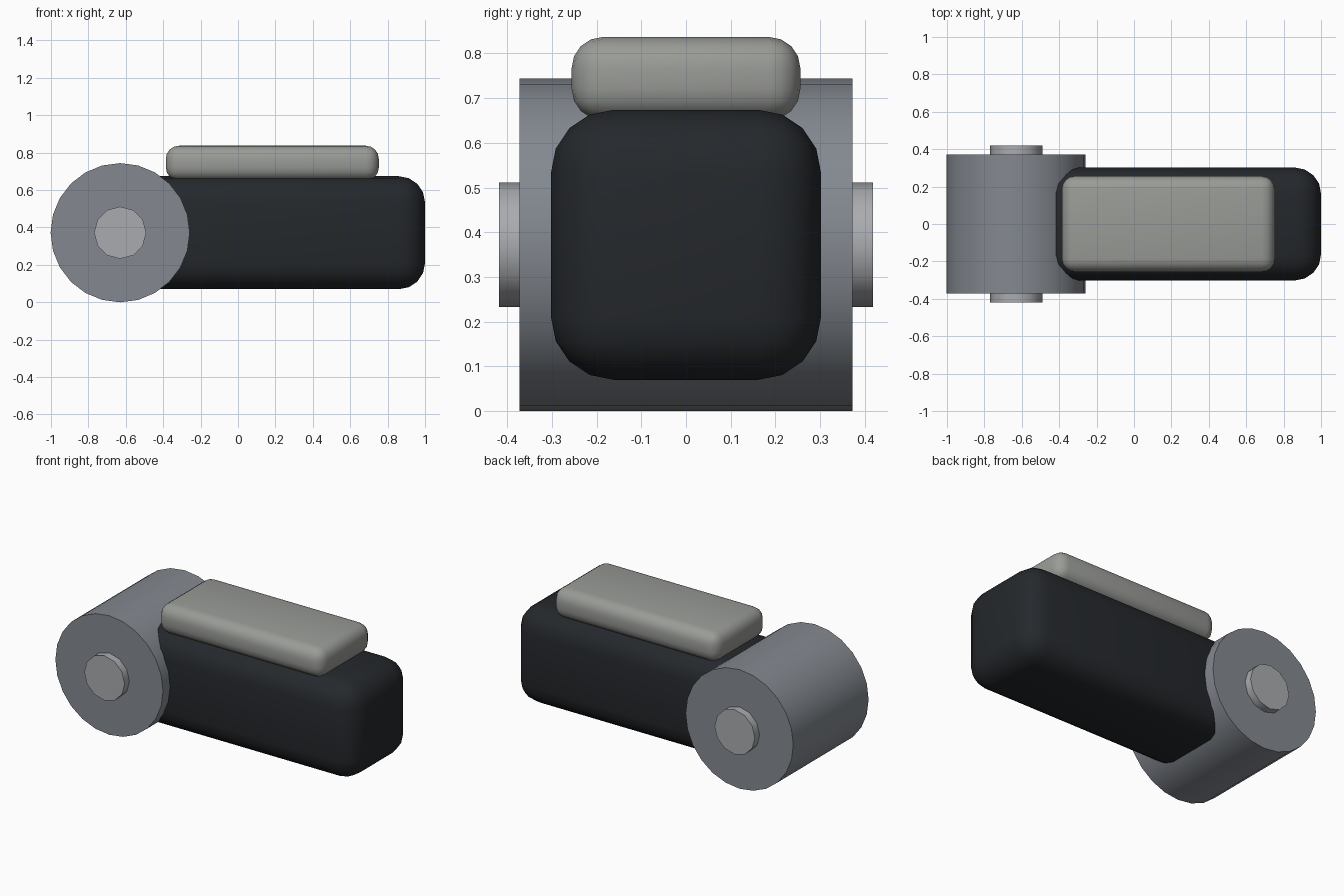
import bpy
from math import radians

if "Cube" in bpy.data.objects:
    bpy.data.objects.remove(bpy.data.objects["Cube"])

HUB_X, HUB_Z, R = -0.63, 0.372, 0.372


def finish(obj, name, color):
    obj.name = name
    mat = bpy.data.materials.new(name + "_material")
    mat.diffuse_color = (*color, 1)
    mat.use_nodes = True
    mat.node_tree.nodes["Principled BSDF"].inputs["Base Color"].default_value = mat.diffuse_color
    obj.data.materials.append(mat)
    bpy.ops.object.shade_smooth_by_angle(angle=radians(40))


def cross_cylinder(name, radius, half_width, sides, color):
    # cylinder lying along y at the hub axis
    bpy.ops.mesh.primitive_cylinder_add(
        vertices=sides, radius=radius, depth=2 * half_width,
        location=(HUB_X, 0, HUB_Z), rotation=(radians(90), 0, 0))
    finish(bpy.context.object, name, color)


def rounded_box(name, lo, hi, bevel, color):
    center = [(a + b) / 2 for a, b in zip(lo, hi)]
    bpy.ops.mesh.primitive_cube_add(size=1, location=center)
    obj = bpy.context.object
    obj.scale = [b - a for a, b in zip(lo, hi)]
    bpy.ops.object.transform_apply(location=False, rotation=False, scale=True)
    mod = obj.modifiers.new("rounding", "BEVEL")
    mod.width = bevel
    mod.segments = 4
    bpy.ops.object.modifier_apply(modifier=mod.name)
    finish(obj, name, color)


# hinge barrel and the pin through it
cross_cylinder("hinge_barrel", R, 0.372, 24, (0.23, 0.25, 0.28))
cross_cylinder("hinge_pin", 0.1395, 0.4186, 12, (0.40, 0.41, 0.43))

# dark arm, its rear end buried in the barrel
rounded_box("arm", (-0.63, -0.302, 0.07), (1.0, 0.302, 0.674), 0.14,
            (0.018, 0.021, 0.025))

# pad plate on top of the arm
rounded_box("top_pad", (-0.386, -0.256, 0.651), (0.753, 0.256, 0.837), 0.07,
            (0.32, 0.33, 0.31))
